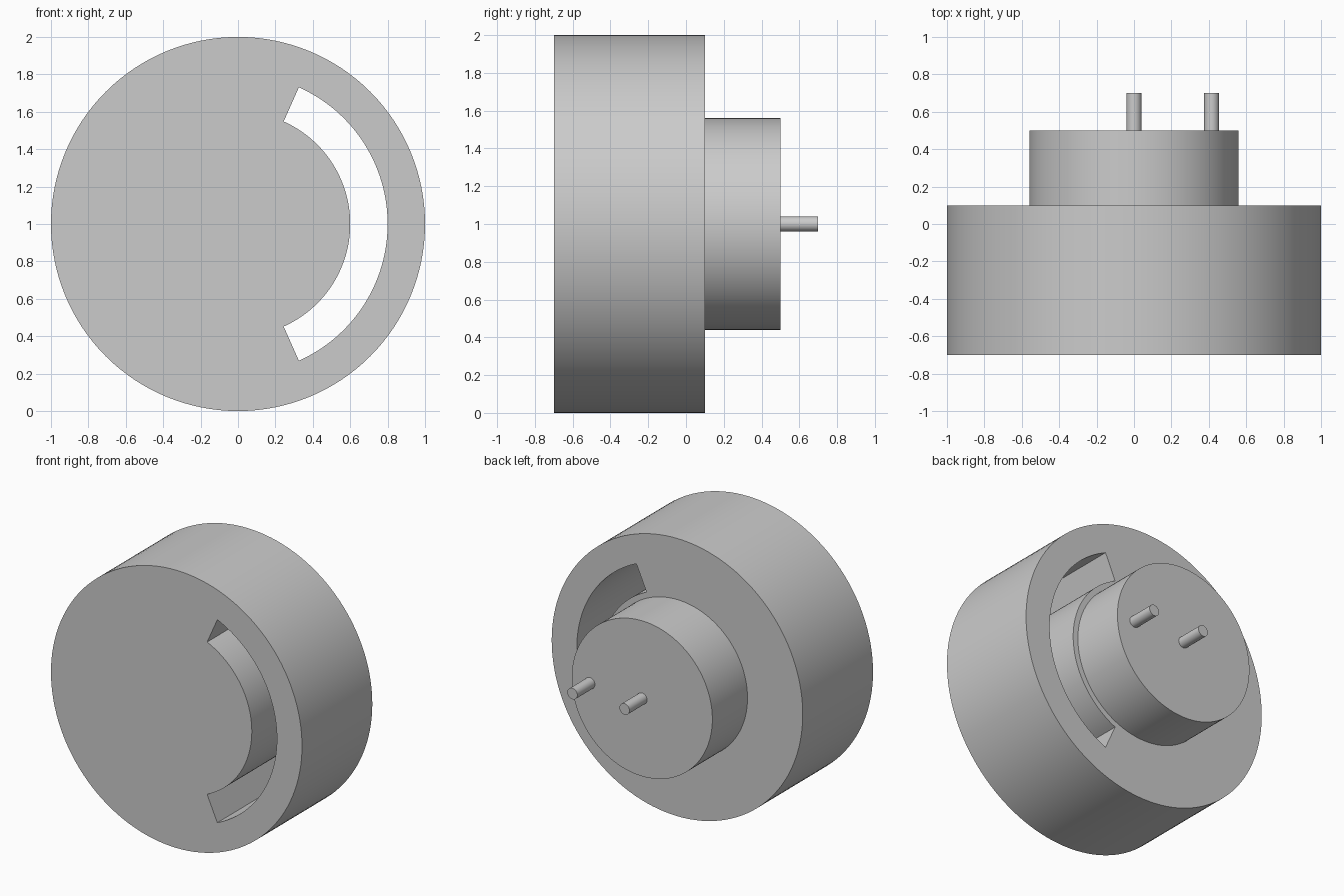
import bpy, bmesh
from math import cos, sin, radians, pi

if "Cube" in bpy.data.objects:
    bpy.data.objects.remove(bpy.data.objects["Cube"], do_unlink=True)

grey = bpy.data.materials.new("plain grey")
grey.use_nodes = True
colour = (0.6, 0.6, 0.6, 1)
grey.diffuse_color = colour
grey.node_tree.nodes["Principled BSDF"].inputs["Base Color"].default_value = colour

CENTRE_Z = 1.0


def arc(radius, start, end, steps, x=0.0):
    """Points (x, z) along an arc about the axle."""
    angles = [start + (end - start) * i / steps for i in range(steps + 1)]
    return [(x + radius * cos(a), CENTRE_Z + radius * sin(a)) for a in angles]


def extrude_y(name, outline, y0, y1):
    """Solid made by sweeping an outline from y0 to y1."""
    bm = bmesh.new()
    face = bm.faces.new([bm.verts.new((x, y0, z)) for x, z in outline])
    swept = bmesh.ops.extrude_face_region(bm, geom=[face], use_keep_orig=True)
    moved = [v for v in swept["geom"] if isinstance(v, bmesh.types.BMVert)]
    bmesh.ops.translate(bm, verts=moved, vec=(0, y1 - y0, 0))
    bmesh.ops.recalc_face_normals(bm, faces=bm.faces)
    mesh = bpy.data.meshes.new(name)
    bm.to_mesh(mesh)
    bm.free()
    mesh.materials.append(grey)
    obj = bpy.data.objects.new(name, mesh)
    bpy.context.collection.objects.link(obj)
    return obj


def cylinder(name, radius, y0, y1, x=0.0, sides=128):
    return extrude_y(name, arc(radius, 0, 2 * pi, sides, x)[:-1], y0, y1)


# Wheel, rear hub and the two pins
wheel = cylinder("wheel", 1.0, -0.7, 0.1)
hub = cylinder("rear_hub", 0.56, 0.1, 0.5)
centre_pin = cylinder("centre_pin", 0.04, 0.5, 0.7, sides=32)
side_pin = cylinder("side_pin", 0.04, 0.5, 0.7, x=0.415, sides=32)

# Curved slot right through the wheel
half = radians(66)
outline = arc(0.8, -half, half, 56) + arc(0.6, half, -half, 56)
cutter = extrude_y("slot_cutter", outline, -0.9, 0.3)
cutter.hide_render = True
cutter.hide_viewport = True
cut = wheel.modifiers.new("slot", "BOOLEAN")
cut.operation = "DIFFERENCE"
cut.solver = "EXACT"
cut.object = cutter

# Apply the cut, then remove the cutter
bpy.context.view_layer.update()
result = bpy.data.meshes.new_from_object(
    wheel.evaluated_get(bpy.context.evaluated_depsgraph_get()))
wheel.modifiers.clear()
wheel.data = result
bpy.data.objects.remove(cutter, do_unlink=True)

# Smooth round walls with crisp rims
bpy.ops.object.select_all(action="DESELECT")
for part in (wheel, hub, centre_pin, side_pin):
    part.select_set(True)
bpy.context.view_layer.objects.active = wheel
bpy.ops.object.shade_smooth_by_angle(angle=radians(30))
